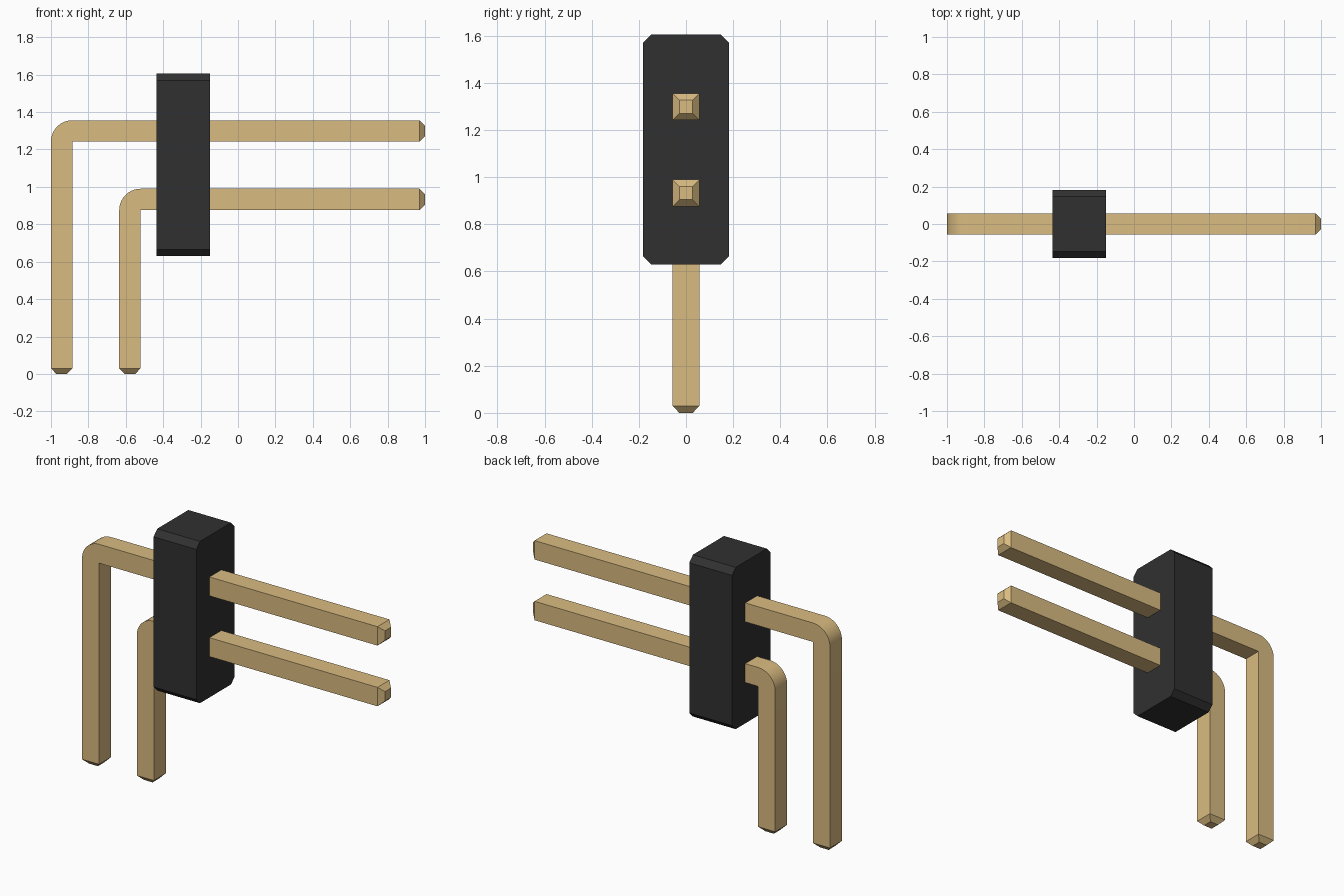
import bpy, bmesh, math
from mathutils import Vector

cube = bpy.data.objects.get("Cube")
if cube:
    bpy.data.objects.remove(cube, do_unlink=True)


def material(name, rgb):
    mat = bpy.data.materials.new(name)
    mat.use_nodes = True
    mat.diffuse_color = (*rgb, 1)
    mat.node_tree.nodes["Principled BSDF"].inputs["Base Color"].default_value = (*rgb, 1)
    return mat


gold = material("gold", (0.70, 0.50, 0.22))
black = material("black plastic", (0.03, 0.03, 0.03))


def prism(bm, points, direction):
    """Extrude a closed outline along a direction."""
    face = bm.faces.new([bm.verts.new(p) for p in points])
    ext = bmesh.ops.extrude_face_region(bm, geom=[face])
    verts = [g for g in ext["geom"] if isinstance(g, bmesh.types.BMVert)]
    bmesh.ops.translate(bm, verts=verts, vec=direction)
    bmesh.ops.recalc_face_normals(bm, faces=bm.faces)


def finish(bm, name, mat):
    mesh = bpy.data.meshes.new(name)
    bm.to_mesh(mesh)
    bm.free()
    mesh.materials.append(mat)
    obj = bpy.data.objects.new(name, mesh)
    bpy.context.collection.objects.link(obj)
    return obj


W = 0.114      # pin thickness
TIP = 0.03     # tip length
END = 1.0      # far end of the pins


def pin(name, left, top):
    # L-shaped outline with a rounded outer corner and a sharp inner one
    cx, cz = left + W, top - W
    arc = [(cx - W * math.cos(a), cz + W * math.sin(a))
           for a in (i * math.pi / 20 for i in range(11))]
    outline = [(left, TIP)] + arc + [(END - TIP, top), (END - TIP, cz), (cx, cz), (cx, TIP)]
    bm = bmesh.new()
    prism(bm, [(x, -W / 2, z) for x, z in outline], (0, W, 0))

    # Tapered tips on both ends
    for axis in (Vector((1, 0, 0)), Vector((0, 0, -1))):
        end = max((f for f in bm.faces if f.normal.dot(axis) > 0.99),
                  key=lambda f: f.calc_center_median().dot(axis))
        center = end.calc_center_median()
        cap = bmesh.ops.extrude_discrete_faces(bm, faces=[end])["faces"][0]
        for v in cap.verts:
            v.co = center + (v.co - center) * 0.5 + axis * TIP
        bm.normal_update()

    obj = finish(bm, name, gold)
    bpy.ops.object.select_all(action="DESELECT")
    obj.select_set(True)
    bpy.context.view_layer.objects.active = obj
    bpy.ops.object.shade_smooth_by_angle(angle=math.radians(25))


pin("upper_pin", -1.0, 1.356)
pin("lower_pin", -0.635, 0.99)

# Housing block with chamfered long corners
Y, Z0, Z1, C = 0.183, 0.63, 1.605, 0.035
section = [(-Y + C, Z0), (Y - C, Z0), (Y, Z0 + C), (Y, Z1 - C),
           (Y - C, Z1), (-Y + C, Z1), (-Y, Z1 - C), (-Y, Z0 + C)]
bm = bmesh.new()
prism(bm, [(-0.435, y, z) for y, z in section], (0.285, 0, 0))
finish(bm, "housing", black)
